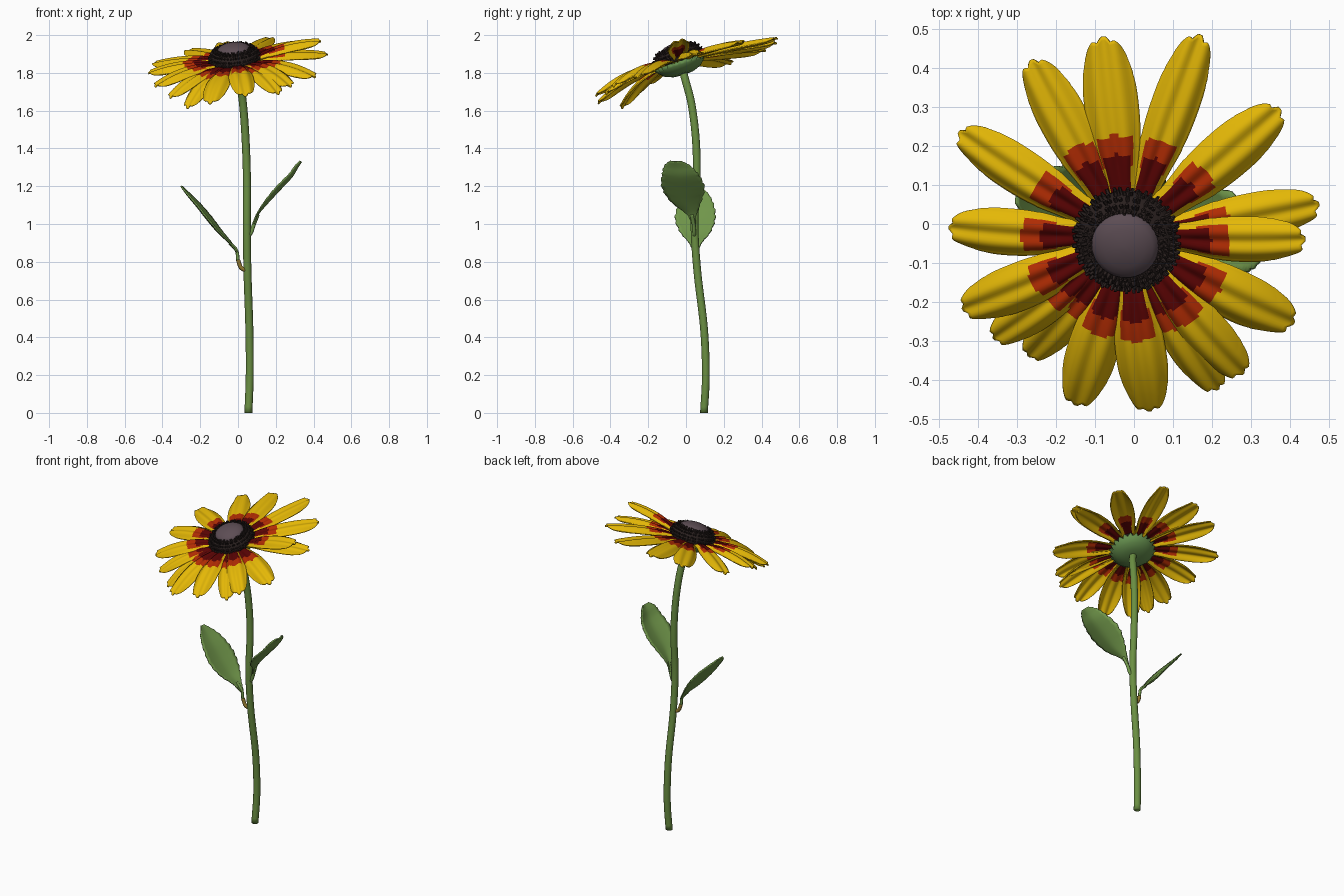
import bpy, bmesh, math, random
from mathutils import Vector, Matrix

if "Cube" in bpy.data.objects:
    bpy.data.objects.remove(bpy.data.objects["Cube"])

random.seed(4)


def mat(name, r, g, b):
    m = bpy.data.materials.new(name)
    m.diffuse_color = (r, g, b, 1)
    m.use_nodes = True
    m.node_tree.nodes["Principled BSDF"].inputs["Base Color"].default_value = m.diffuse_color
    return m


YELLOW = mat("petal yellow", 0.78, 0.48, 0.002)
ORANGE = mat("petal orange red", 0.44, 0.025, 0.001)
MAROON = mat("petal maroon", 0.1, 0.001, 0.001)
BLACK = mat("floret black", 0.022, 0.014, 0.013)
GREY = mat("disc purple grey", 0.11, 0.075, 0.09)
STEM = mat("stem green", 0.145, 0.275, 0.055)
LEAF = mat("leaf green", 0.165, 0.31, 0.07)
CALYX = mat("calyx green", 0.13, 0.275, 0.075)
TAN = mat("leaf base tan", 0.3, 0.2, 0.03)

# head frame: tilted towards the front and slightly left
C = Vector((-0.015, -0.03, 1.845))
N = Vector((-0.1, -0.32, 1)).normalized()
HEAD = Matrix.Translation(C) @ Vector((0, 0, 1)).rotation_difference(N).to_matrix().to_4x4()


def add(name, verts, faces, mats, rule=None, thick=0, smooth=True):
    me = bpy.data.meshes.new(name)
    me.from_pydata([tuple(v) for v in verts], [], faces)
    for m in mats:
        me.materials.append(m)
    for i, p in enumerate(me.polygons):
        p.use_smooth = smooth
        if rule:
            p.material_index = rule(i)
    bm = bmesh.new()
    bm.from_mesh(me)
    if not thick:
        bmesh.ops.recalc_face_normals(bm, faces=bm.faces)
    bm.to_mesh(me)
    bm.free()
    ob = bpy.data.objects.new(name, me)
    bpy.context.collection.objects.link(ob)
    if thick:
        s = ob.modifiers.new("thickness", "SOLIDIFY")
        s.thickness = thick
        s.offset = 0
    return ob


def spline(pts, per):
    """Catmull-Rom through points of any dimension."""
    P = [Vector(p) for p in pts]
    P = [2 * P[0] - P[1]] + P + [2 * P[-1] - P[-2]]
    out = []
    for i in range(1, len(P) - 2):
        a, b, c, d = P[i - 1:i + 3]
        for k in range(per):
            t = k / per
            out.append(0.5 * (2 * b + (c - a) * t + (2 * a - 5 * b + 4 * c - d) * t * t
                              + (3 * b - a - 3 * c + d) * t ** 3))
    return out + [P[-2]]


def grid_faces(rows, cols):
    return [(i * cols + j, i * cols + j + 1, (i + 1) * cols + j + 1, (i + 1) * cols + j)
            for i in range(rows - 1) for j in range(cols - 1)]


def ring_faces(rows, n):
    return [(i * n + j, i * n + (j + 1) % n, (i + 1) * n + (j + 1) % n, (i + 1) * n + j)
            for i in range(rows - 1) for j in range(n)]


def tube(name, pts, r, material, n=14):
    path = spline(pts, 6)
    verts = []
    for i, p in enumerate(path):
        tan = path[min(i + 1, len(path) - 1)] - path[max(i - 1, 0)]
        q = Vector((0, 0, 1)).rotation_difference(tan)
        if i == 0 and p.z == 0:
            q.identity()
        for j in range(n):
            a = 2 * math.pi * j / n
            verts.append(p + q @ Vector((r * math.cos(a), r * math.sin(a), 0)))
    k = (len(path) - 1) * n
    faces = ring_faces(len(path), n) + [tuple(range(n)), tuple(range(k, k + n))]
    return add(name, verts, faces, [material])


def lathe(name, profile, material, n=48, scallop=None):
    verts = []
    for i, (r, h) in enumerate(profile):
        for j in range(n):
            rr = r + (0.012 * (-1) ** j if i == scallop else 0)
            a = 2 * math.pi * j / n
            verts.append(HEAD @ Vector((rr * math.cos(a), rr * math.sin(a), h)))
    k = (len(profile) - 1) * n
    faces = ring_faces(len(profile), n) + [tuple(range(n)), tuple(range(k, k + n))]
    return add(name, verts, faces, [material])


# stem
tube("stem", [(0.055, 0.095, 0), (0.062, 0.105, 0.2), (0.06, 0.095, 0.45), (0.05, 0.06, 0.75),
              (0.047, 0.045, 1.0), (0.047, 0.057, 1.25), (0.04, 0.052, 1.45),
              (0.027, 0.03, 1.63), (0.01, 0.0, 1.75), (-0.01, -0.02, 1.82)], 0.021, STEM)

# green calyx cup with a scalloped rim
lathe("calyx", [(0.02, -0.055), (0.06, -0.052), (0.1, -0.037), (0.124, -0.014), (0.13, 0.006),
                (0.09, 0.012)], CALYX, scallop=4)

# flower disc: dark ring and grey dome
lathe("disc_ring", [(0.1, 0.0), (0.126, 0.012), (0.13, 0.035), (0.122, 0.062), (0.102, 0.08),
                    (0.075, 0.086), (0.02, 0.086)], BLACK)
lathe("disc_dome", [(0.088, 0.076), (0.085, 0.089), (0.073, 0.1), (0.052, 0.109), (0.026, 0.115),
                    (0.006, 0.117)], GREY, 40)

# little florets studding the ring
bm = bmesh.new()
for r, h, lean, count in [(0.092, 0.086, 0.1, 40), (0.105, 0.08, 0.5, 46), (0.118, 0.066, 0.9, 50),
                          (0.127, 0.048, 1.3, 52), (0.13, 0.032, 1.5, 52)]:
    for k in range(count):
        a = 2 * math.pi * (k + random.uniform(-0.3, 0.3)) / count
        m = (HEAD @ Matrix.Rotation(a, 4, 'Z') @ Matrix.Translation((r, 0, h))
             @ Matrix.Rotation(lean + random.uniform(-0.4, 0.4), 4, 'Y'))
        bmesh.ops.create_cone(bm, cap_ends=True, segments=5, radius1=0.008, radius2=0.004,
                              depth=random.uniform(0.016, 0.028), matrix=m)
me = bpy.data.meshes.new("florets")
bm.to_mesh(me)
bm.free()
me.materials.append(BLACK)
bpy.context.collection.objects.link(bpy.data.objects.new("florets", me))

# petals: tip position and half width
TIPS = [(0.17, 0.485, 1.985, 0.06), (0.375, 0.295, 1.965, 0.066), (0.475, 0.05, 1.90, 0.062),
        (0.44, -0.04, 1.97, 0.06), (0.41, -0.255, 1.78, 0.068), (0.28, -0.385, 1.73, 0.062),
        (0.215, -0.425, 1.69, 0.056), (0.04, -0.48, 1.68, 0.064), (-0.15, -0.465, 1.64, 0.064),
        (-0.27, -0.34, 1.615, 0.055), (-0.36, -0.295, 1.67, 0.055), (-0.44, -0.22, 1.73, 0.062),
        (-0.475, -0.01, 1.80, 0.062), (-0.45, 0.235, 1.85, 0.062), (-0.265, 0.42, 1.92, 0.064),
        (-0.08, 0.48, 1.96, 0.069)]
ROWS, COLS = 45, 21
WIDTH = spline([(0, 0.5), (0.2, 0.7), (0.45, 0.93), (0.65, 1.0), (0.85, 0.97), (1, 0.82)], 8)
for k, (x, y, z, hw) in enumerate(TIPS):
    tip = Vector((x, y, z))
    flat = (tip - C) - N * (tip - C).dot(N)
    d = flat.normalized()
    side = N.cross(d)
    base = C + d * 0.09 + N * (0.012 + 0.006 * (k % 2))
    arch = 0.11 - 0.06 * d.y  # front petals droop more
    verts, reach = [], []
    for i in range(ROWS):
        for j in range(COLS):
            t = 2 * j / (COLS - 1) - 1
            notch = 0.025 * max(0, 1 - abs(abs(t) - 0.3) / 0.2)
            s = i / (ROWS - 1)
            u = s * (1 - (0.17 * abs(t) ** 2.8 + notch) * s * s)
            w = hw * WIDTH[round(s * (len(WIDTH) - 1))].y
            lift = arch * u * (1 - u) - 0.32 * w * t * t - 0.005 * math.cos(t * 7) * min(1, 4 * s)
            verts.append(base.lerp(tip, u) + side * (w * t) + N * lift)
            reach.append((0.09 + u * (tip - base).length, t))

    def paint(f):
        i, j = divmod(f, COLS - 1)
        r, t = reach[i * COLS + j][0], abs((2 * j + 1) / (COLS - 1) - 1)
        if r < 0.222 - 0.02 * t and t < 0.58:
            return 2
        return 1 if 0.18 < r < 0.272 - 0.015 * t and t < 0.72 else 0

    add(f"petal_{k + 1:02d}", verts, grid_faces(ROWS, COLS), [YELLOW, ORANGE, MAROON],
        paint, thick=0.007)


# leaves: centre line points with half width
def leaf(name, pts, cup, side):
    path = spline(pts, 6)
    cols = 11
    verts = []
    for i, p in enumerate(path):
        c = Vector(p[:3])
        tan = Vector((path[min(i + 1, len(path) - 1)] - path[max(i - 1, 0)])[:3])
        up = tan.cross(side).normalized()
        up = up if up.z > 0 else -up
        w = p[3] * (1 + 0.04 * math.sin(i * 2.1))
        for j in range(cols):
            t = 2 * j / (cols - 1) - 1
            verts.append(c + side * (w * t) + up * (cup * w * (abs(t) ** 1.5)))
    add(name, verts, grid_faces(len(path), cols), [LEAF], thick=0.008)


leaf("left_leaf", [(-0.005, 0.05, 0.85, 0.01), (-0.045, 0.05, 0.9, 0.035), (-0.1, 0.05, 0.95, 0.08),
                   (-0.16, 0.05, 1.02, 0.106), (-0.215, 0.055, 1.09, 0.094),
                   (-0.265, 0.06, 1.15, 0.062), (-0.302, 0.065, 1.2, 0.012)], 0.15,
     Vector((0.12, 1, 0)))
leaf("right_leaf", [(0.085, 0.04, 1.0, 0.01), (0.105, 0.03, 1.05, 0.025), (0.155, 0.0, 1.11, 0.08),
                    (0.22, -0.015, 1.18, 0.112), (0.285, -0.03, 1.25, 0.096),
                    (0.315, -0.045, 1.3, 0.07), (0.335, -0.055, 1.33, 0.03)], 0.2,
     Vector((0, 1, 0)))

# leaf stalks
tube("left_leaf_base", [(0.04, 0.055, 0.755), (0.015, 0.052, 0.77), (0.0, 0.05, 0.81)], 0.011, TAN, 10)
tube("left_leaf_stalk", [(0.0, 0.05, 0.805), (-0.008, 0.05, 0.86), (-0.045, 0.05, 0.9)], 0.009, LEAF, 10)
tube("right_leaf_stalk", [(0.05, 0.045, 0.93), (0.07, 0.043, 0.955), (0.085, 0.04, 1.0),
                          (0.105, 0.03, 1.05)], 0.01, LEAF, 10)
